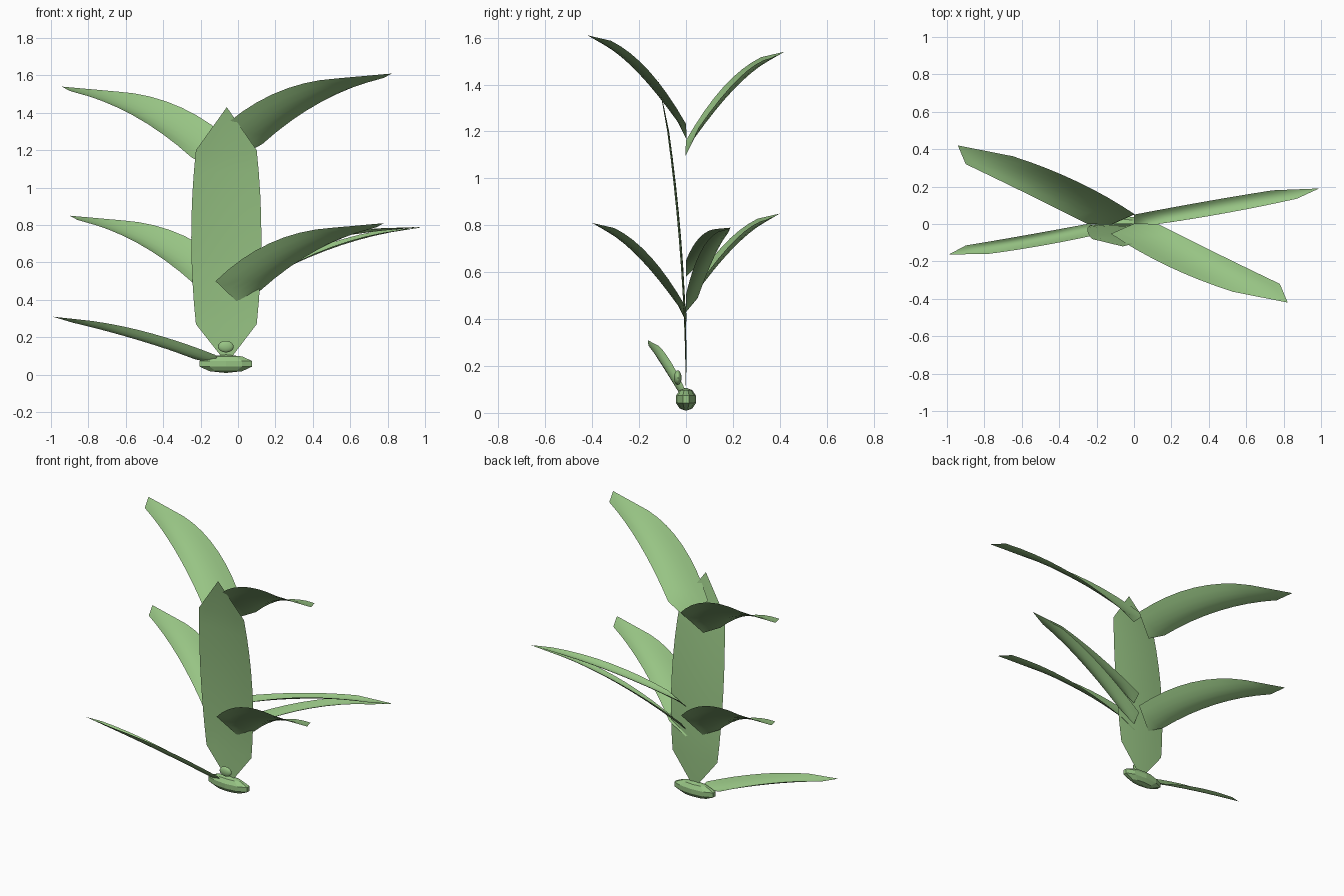
import bpy, bmesh, math
from mathutils import Vector

if "Cube" in bpy.data.objects:
    bpy.data.objects.remove(bpy.data.objects["Cube"])

AXIS = -0.06  # x position of the plant's stem axis

green = bpy.data.materials.new("leaf_green")
green.diffuse_color = (0.31, 0.55, 0.23, 1)
green.use_nodes = True
green.node_tree.nodes["Principled BSDF"].inputs["Base Color"].default_value = green.diffuse_color


def finish(name, bm, mat, angle):
    me = bpy.data.meshes.new(name)
    bm.to_mesh(me)
    bm.free()
    ob = bpy.data.objects.new(name, me)
    bpy.context.collection.objects.link(ob)
    me.materials.append(mat)
    bpy.ops.object.select_all(action='DESELECT')
    ob.select_set(True)
    bpy.context.view_layer.objects.active = ob
    bpy.ops.object.shade_smooth_by_angle(angle=math.radians(angle))
    return ob


def quad(p, t):
    """Parabola through three values at t = 0, 0.5 and 1."""
    return (p[0] * (2 * t - 1) * (t - 1) + p[1] * 4 * t * (1 - t)
            + p[2] * t * (2 * t - 1))


def leaf(name, base, edge_a, edge_b, tip, sag, down=(0, 0, -1), rows=8, cols=6):
    """Channelled blade between two curved edges, closed to points at both ends."""
    a, b = [Vector(p) for p in edge_a], [Vector(p) for p in edge_b]
    down = Vector(down)
    bm = bmesh.new()
    grid = []
    for i in range(rows + 1):
        t = i / rows
        pa, pb, s = quad(a, t), quad(b, t), quad(sag, t)
        grid.append([bm.verts.new(pa.lerp(pb, j / cols)
                     + down * s * (1 - (2 * j / cols - 1) ** 2))
                     for j in range(cols + 1)])
    v0, v1 = bm.verts.new(base), bm.verts.new(tip)
    for j in range(cols):
        bm.faces.new((v0, grid[0][j + 1], grid[0][j]))
        bm.faces.new((v1, grid[-1][j], grid[-1][j + 1]))
        for i in range(rows):
            bm.faces.new((grid[i][j], grid[i][j + 1],
                          grid[i + 1][j + 1], grid[i + 1][j]))
    bmesh.ops.recalc_face_normals(bm, faces=bm.faces)
    return finish(name, bm, green, 40)


# Arching leaf pairs: one shape, turned half round the stem and repeated higher up
ARCH = dict(base=(0.0, 0.003, 0.385), tip=(0.78, -0.40, 0.81),
            edge_a=[(-0.12, -0.05, 0.50), (0.17, -0.215, 0.703), (0.50, -0.345, 0.785)],
            edge_b=[(0.12, 0.0, 0.45), (0.42, -0.15, 0.665), (0.74, -0.305, 0.788)])


def arching_leaf(name, turn, size, tip_z):
    def place(p):
        return (AXIS + (p[0] - AXIS) * size * turn, p[1] * size * turn,
                tip_z + (p[2] - 0.81) * size)
    leaf(name, place(ARCH["base"]), [place(p) for p in ARCH["edge_a"]],
         [place(p) for p in ARCH["edge_b"]], place(ARCH["tip"]),
         (0.03, 0.04, 0.018))


arching_leaf("lower_front_leaf", 1, 1.0, 0.81)
arching_leaf("lower_back_leaf", -1, 1.0, 0.85)
arching_leaf("upper_front_leaf", 1, 1.05, 1.61)
arching_leaf("upper_back_leaf", -1, 1.05, 1.54)

# Narrow side leaves
leaf("right_leaf_high", (0.0, 0.0, 0.58),
     [(0.13, 0.0, 0.65), (0.50, 0.06, 0.75), (0.87, 0.135, 0.785)],
     [(0.0, 0.05, 0.63), (0.38, 0.12, 0.725), (0.74, 0.18, 0.782)],
     (0.99, 0.19, 0.79), (0.02, 0.02, 0.01))
leaf("right_leaf_low", (0.0, 0.0, 0.43),
     [(0.13, 0.0, 0.505), (0.50, 0.06, 0.683), (0.86, 0.135, 0.772)],
     [(0.0, 0.05, 0.49), (0.38, 0.12, 0.665), (0.74, 0.18, 0.768)],
     (0.98, 0.188, 0.787), (0.02, 0.02, 0.01))
leaf("bottom_left_leaf", (-0.10, -0.01, 0.065),
     [(-0.25, 0.0, 0.09), (-0.58, -0.06, 0.21), (-0.90, -0.115, 0.285)],
     [(-0.12, -0.04, 0.105), (-0.46, -0.11, 0.22), (-0.78, -0.16, 0.287)],
     (-0.99, -0.163, 0.31), (0.02, 0.03, 0.015))

# Broad upright blade leaning forward
leaf("centre_blade", (AXIS, 0.0, 0.06),
     [(-0.225, -0.004, 0.27), (-0.25, -0.03, 0.735), (-0.225, -0.08, 1.2)],
     [(0.10, -0.004, 0.27), (0.125, -0.03, 0.735), (0.10, -0.08, 1.2)],
     (AXIS, -0.12, 1.43), (0.006, 0.010, 0.008), down=(0, 1, 0))


def ellipsoid(name, centre, radii, segments, rings, mat, angle):
    bm = bmesh.new()
    bmesh.ops.create_uvsphere(bm, u_segments=segments, v_segments=rings, radius=1)
    for v in bm.verts:
        v.co = Vector([c + r * k for c, r, k in zip(centre, radii, v.co)])
    finish(name, bm, mat, angle)


# Wide faceted bulb at the foot and the small seed on its front
ellipsoid("bulb", (-0.065, 0, 0.058), (0.155, 0.045, 0.049), 10, 5, green, 10)
ellipsoid("seed", (-0.065, -0.035, 0.15), (0.042, 0.016, 0.031), 20, 12, green, 40)
